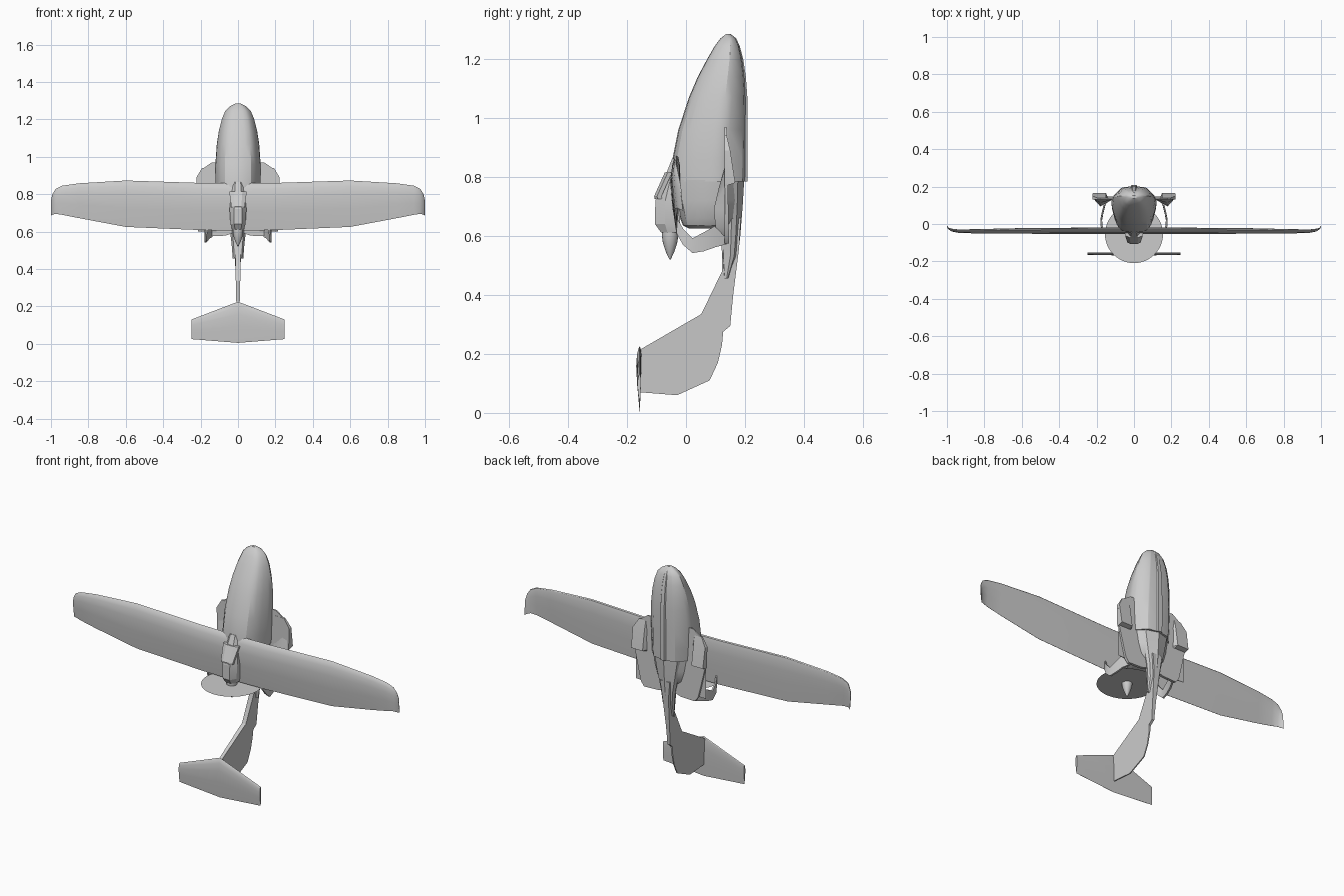
import bpy, bmesh, math


def finish(name, bm, mirror=False, angle=28):
    bmesh.ops.recalc_face_normals(bm, faces=bm.faces)
    me = bpy.data.meshes.new(name)
    bm.to_mesh(me)
    bm.free()
    ob = bpy.data.objects.new(name, me)
    bpy.context.collection.objects.link(ob)
    if mirror:
        ob.modifiers.new("mirror", 'MIRROR')
    bpy.ops.object.select_all(action='DESELECT')
    ob.select_set(True)
    bpy.context.view_layer.objects.active = ob
    bpy.ops.object.shade_smooth_by_angle(angle=math.radians(angle))
    return ob


def loft(name, rings, mirror=False, angle=28):
    bm = bmesh.new()
    vs = [[bm.verts.new(p) for p in r] for r in rings]
    n = len(vs[0])
    for a, b in zip(vs, vs[1:]):
        for i in range(n):
            j = (i + 1) % n
            bm.faces.new((a[i], a[j], b[j], b[i]))
    bm.faces.new(vs[0])
    bm.faces.new(vs[-1])
    return finish(name, bm, mirror, angle)


def section(half, z, w, top, belly):
    full = half + [(-u, v) for u, v in half[-2:0:-1]]
    return [(u * w, top + v * (belly - top), z) for u, v in full]


# fuselage: rounded cabin above, faceted hull with keel below
CABIN = [(0, 0), (.33, .012), (.58, .06), (.76, .17), (.88, .34), (.97, .5),
         (1, .62), (.92, .74), (.56, .93), (.5, .94), (.14, .965), (.1, 1), (0, 1)]
loft("fuselage", [section(CABIN, *s) for s in [
    (1.284, .015, .135, .152), (1.27, .043, .117, .170), (1.245, .068, .098, .182),
    (1.20, .087, .072, .194), (1.14, .102, .040, .203), (1.07, .113, .010, .208),
    (.96, .121, -.026, .209), (.86, .121, -.046, .209), (.785, .118, -.048, .208)]])

# rear of the cabin behind the hull step
REAR = [(0, 0), (.4, .015), (.7, .1), (.9, .32), (1, .6), (.9, .8), (.5, .97), (0, 1)]
loft("cabin_rear", [section(REAR, *s) for s in [
    (.79, .116, -.045, .185), (.72, .108, -.035, .18), (.66, .095, -.02, .17),
    (.635, .08, -.01, .15), (.625, .06, .01, .12)]])

# tapering planing hull behind the step
KEEL = [(0, 0), (.7, .05), (1, .5), (.85, .75), (0, 1)]
loft("rear_hull", [section(KEEL, *s) for s in [
    (.80, .085, .11, .198), (.70, .065, .118, .192), (.60, .042, .122, .184),
    (.53, .034, .124, .176), (.455, .028, .13, .145)]])


# tail boom and fin, one side profile with a thin trailing edge
FIN = [(.12, .66, .03), (.122, .48, .013), (.052, .335, .012), (-.155, .215, .009),
       (-.157, .07, .003), (-.03, .06, .003), (.08, .11, .003), (.108, .17, .003),
       (.122, .23, .004), (.126, .275, .006), (.15, .295, .008), (.16, .40, .011),
       (.18, .56, .018), (.186, .66, .03)]
bm = bmesh.new()
sides = [[bm.verts.new((s * t, y, z)) for y, z, t in FIN] for s in (1, -1)]
bm.faces.new(sides[0])
bm.faces.new(sides[1])
for i in range(len(FIN)):
    j = (i + 1) % len(FIN)
    bm.faces.new((sides[0][i], sides[0][j], sides[1][j], sides[1][i]))
finish("tail_fin", bm)

# wing and tailplane from aerofoil sections (chord fraction, height)
FOIL = [(0, 0), (.03, -.35), (.12, -.75), (.3, -1), (.6, -.7), (1, -.03),
        (1, .03), (.6, .35), (.3, .5), (.1, .45), (.02, .25)]


def span(name, stations):
    stations = [(-s[0],) + s[1:] for s in stations[:0:-1]] + stations
    loft(name, [[(x, yl + (yt - yl) * c + h * th, lead + (trail - lead) * c)
                 for c, h in FOIL]
                for x, lead, trail, yl, yt, th in stations])


span("wing", [(0, .858, .605, -.030, -.032, .023), (.2, .860, .608, -.030, -.032, .023),
              (.6, .873, .625, -.031, -.034, .020), (.85, .858, .672, -.034, -.038, .015),
              (.94, .845, .690, -.034, -.037, .012), (.975, .828, .695, -.030, -.030, .010),
              (.992, .800, .690, -.024, -.020, .006), (.999, .77, .685, -.018, -.010, .002)])
span("tailplane", [(0, .225, .005, -.157, -.157, .012), (.249, .130, .025, -.157, -.157, .008)])

# engine pod with sunken air intake above the wing
POD = [(-.5, 0), (.5, 0), (1, .4), (1, 1), (-1, 1), (-1, .4)]
loft("engine_pod", [[(u * w, top + v * (bot - top), z) for u, v in POD]
                    for z, w, top, bot in [
    (.865, .028, -.046, -.02), (.80, .036, -.072, -.02), (.72, .045, -.104, -.02),
    (.64, .040, -.105, -.02), (.612, .032, -.085, -.03)]], angle=20)
loft("intake_lip", [[(u * w, top + v * .025, z) for u, v in POD] for z, w, top in [
    (.815, .047, -.072), (.735, .036, -.108), (.725, .034, -.106)]], angle=20)

# spinner and propeller disc
PY = -.054
loft("spinner", [[(r * math.cos(a * math.pi / 8), PY + r * math.sin(a * math.pi / 8), z)
                  for a in range(16)]
                 for z, r in [(.615, .028), (.60, .028), (.575, .024), (.545, .014), (.52, .002)]])
bm = bmesh.new()
bmesh.ops.create_circle(bm, cap_ends=True, segments=48, radius=.155)
bmesh.ops.translate(bm, verts=bm.verts, vec=(0, PY, .596))
finish("propeller_disc", bm)

# side floats: flat plate each side of the hull
PLATE = [(.0, .97), (.14, .97), (.19, .935), (.222, .885), (.22, .79), (.19, .66),
         (.175, .60), (.155, .575), (.07, .578), (.0, .60)]
loft("side_float", [[(x, y + (.97 - z) * k, z) for x, z in PLATE]
                    for y, k in [(.131, 0), (.138, .02)]], mirror=True)

# wedge below and fairing above each float tip
loft("float_wedge", [[(.135, .13, z), (.222 - inset, .13, z), (.222 - inset, y, z), (.15, y, z)]
                     for z, y, inset in [(.94, .138, .03), (.89, .15, 0), (.78, .167, .002),
                                         (.77, .135, .004)]], mirror=True)
loft("float_fairing", [[(.11, .133, z), (.215, .133, z), (.18, y, z)]
                       for z, y in [(.83, .13), (.77, .113), (.69, .094), (.63, .10), (.60, .128)]],
     mirror=True)

# curved guard band from wing trailing edge to float, beside the propeller
BAND = [(.165, -.03, .605, .66), (.174, -.01, .57, .625), (.175, .022, .542, .592),
        (.168, .06, .548, .612), (.158, .10, .562, .635), (.14, .138, .572, .60)]
loft("guard_band", [[(x - .005, y, lo), (x + .005, y, lo), (x + .004, y, hi), (x - .004, y, hi)]
                    for x, y, lo, hi in BAND], mirror=True, angle=40)
